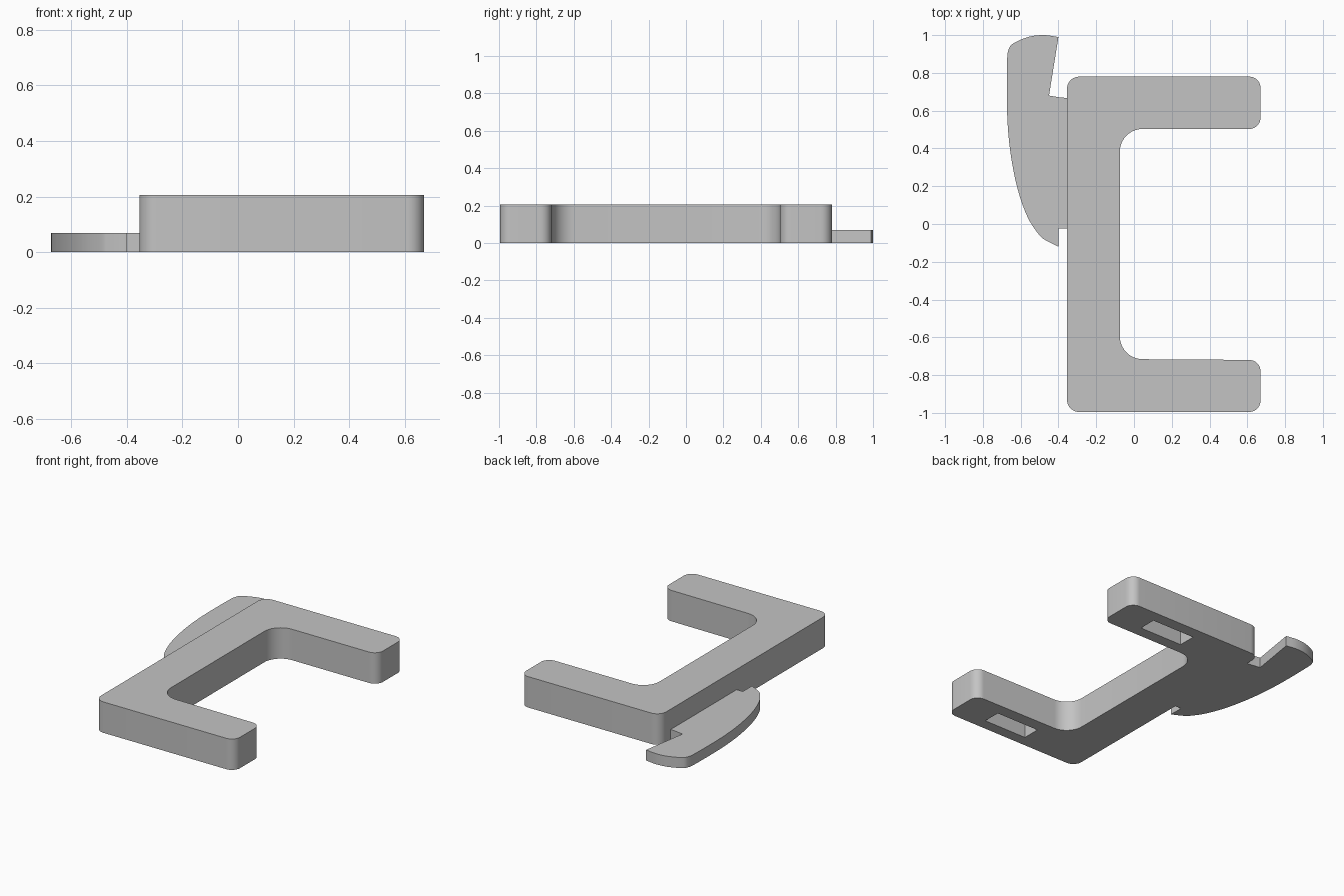
import bpy
import bmesh
import math
from mathutils import Vector

cube = bpy.data.objects.get("Cube")
if cube:
    bpy.data.objects.remove(cube, do_unlink=True)

grey = bpy.data.materials.new("plain grey")
grey.use_nodes = True
colour = (0.55, 0.55, 0.55, 1)
grey.diffuse_color = colour
grey.node_tree.nodes["Principled BSDF"].inputs["Base Color"].default_value = colour


def rounded(corners, steps=10):
    """Outline from (x, y, radius) corners, each rounded by an arc."""
    out = []
    for i, (x, y, r) in enumerate(corners):
        p = Vector((x, y))
        a = (Vector(corners[i - 1][:2]) - p).normalized()
        b = (Vector(corners[(i + 1) % len(corners)][:2]) - p).normalized()
        if r == 0:
            out.append(p)
            continue
        centre = p + (a + b) * r
        for k in range(steps + 1):
            t = math.pi / 2 * k / steps
            out.append(centre - b * r * math.cos(t) - a * r * math.sin(t))
    return out


def spline(points, steps=5):
    """Smooth curve passing through the points."""
    pts = [Vector(p) for p in points]
    pts = [2 * pts[0] - pts[1]] + pts + [2 * pts[-1] - pts[-2]]
    out = []
    for p0, p1, p2, p3 in zip(pts, pts[1:], pts[2:], pts[3:]):
        for k in range(steps):
            t = k / steps
            out.append(0.5 * (2 * p1 + (p2 - p0) * t
                              + (2 * p0 - 5 * p1 + 4 * p2 - p3) * t * t
                              + (3 * p1 - p0 - 3 * p2 + p3) * t ** 3))
    return out + [pts[-2]]


def slab(name, outline, height, base=0.0):
    """Extrude a flat outline upwards into a solid."""
    bm = bmesh.new()
    face = bm.faces.new([bm.verts.new((p[0], p[1], base)) for p in outline])
    ext = bmesh.ops.extrude_face_region(bm, geom=[face])
    top = [v for v in ext["geom"] if isinstance(v, bmesh.types.BMVert)]
    bmesh.ops.translate(bm, verts=top, vec=(0, 0, height))
    bmesh.ops.recalc_face_normals(bm, faces=bm.faces)
    mesh = bpy.data.meshes.new(name)
    bm.to_mesh(mesh)
    bm.free()
    mesh.materials.append(grey)
    obj = bpy.data.objects.new(name, mesh)
    bpy.context.collection.objects.link(obj)
    return obj


def activate(obj):
    bpy.ops.object.select_all(action="DESELECT")
    obj.select_set(True)
    bpy.context.view_layer.objects.active = obj


# C-shaped frame: spine with two arms
frame = slab("frame", rounded([
    (-0.355, -0.995, 0.065), (0.67, -0.995, 0.06), (0.67, -0.72, 0.06),
    (-0.075, -0.715, 0.12), (-0.075, 0.503, 0.12), (0.67, 0.503, 0.06),
    (0.67, 0.78, 0.06), (-0.355, 0.78, 0.065)]), 0.205)

# Rectangular pocket in the underside of each arm
for y in (-0.86, 0.64):
    cutter = slab("pocket_cutter", [(0.11, y - 0.06), (0.43, y - 0.06),
                                    (0.43, y + 0.06), (0.11, y + 0.06)], 0.19, -0.05)
    cutter.hide_render = True
    mod = frame.modifiers.new("pocket", "BOOLEAN")
    mod.operation = "DIFFERENCE"
    mod.solver = "EXACT"
    mod.object = cutter
    activate(frame)
    bpy.ops.object.modifier_apply(modifier=mod.name)
    bpy.data.objects.remove(cutter, do_unlink=True)

# Thin curved hook on the outside of the spine
curve = spline([(-0.4, 0.99), (-0.48, 1.0), (-0.56, 0.99), (-0.64, 0.955), (-0.665, 0.92),
                (-0.672, 0.85), (-0.672, 0.6), (-0.657, 0.4), (-0.62, 0.2), (-0.565, 0.04),
                (-0.5, -0.06), (-0.46, -0.09), (-0.4, -0.12)])
hook = slab("hook", curve + [(-0.4, -0.025), (-0.355, -0.025), (-0.355, 0.667),
                             (-0.39, 0.67), (-0.45, 0.68)], 0.07)

for obj in (frame, hook):
    activate(obj)
    bpy.ops.object.shade_smooth_by_angle(angle=math.radians(30))
